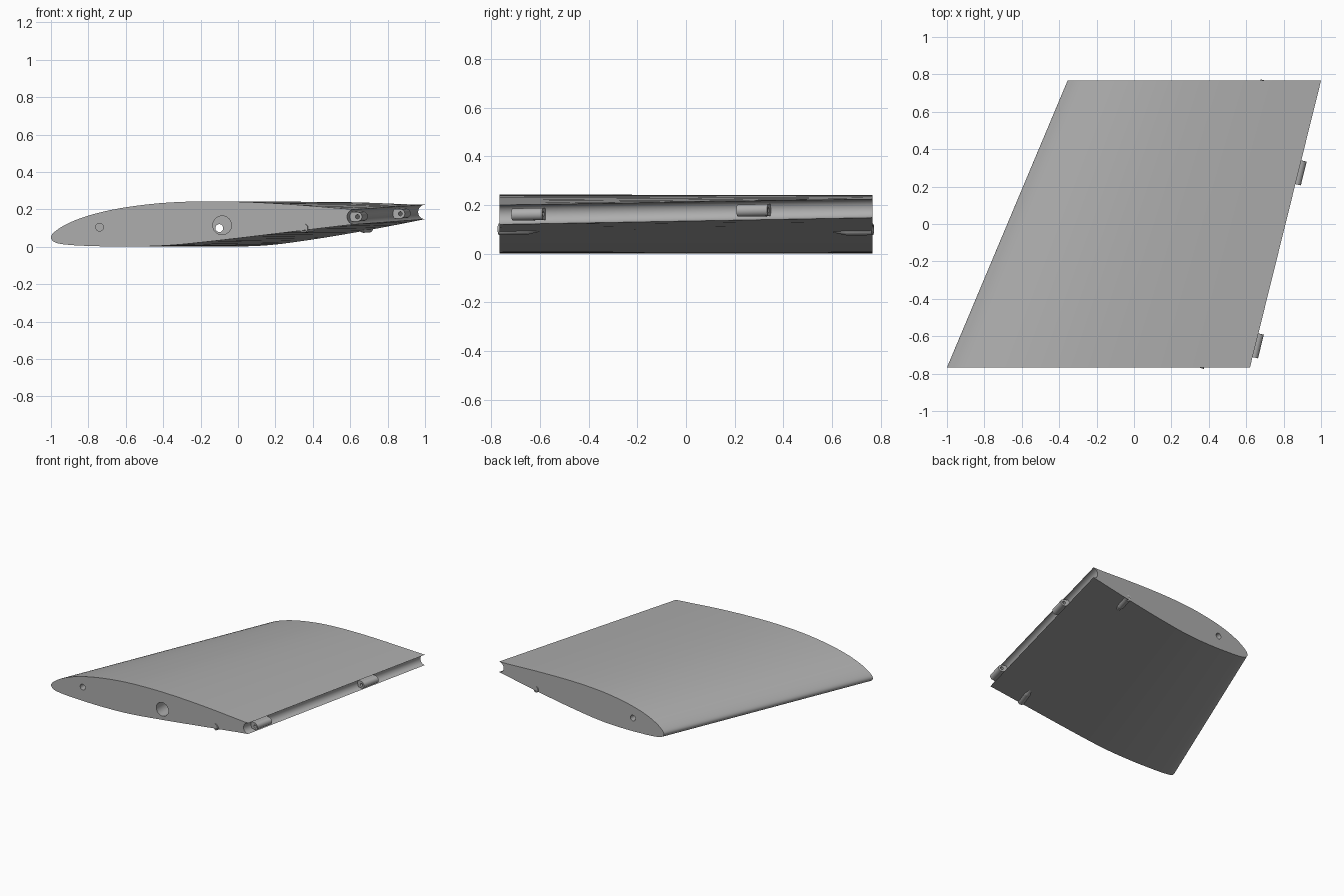
import bpy, bmesh, math
from mathutils import Vector, Matrix

cube = bpy.data.objects.get("Cube")
if cube:
    bpy.data.objects.remove(cube, do_unlink=True)

grey = bpy.data.materials.new("matte_grey")
grey.use_nodes = True
grey.diffuse_color = (0.42, 0.42, 0.42, 1)
grey.node_tree.nodes["Principled BSDF"].inputs["Base Color"].default_value = grey.diffuse_color

HALF = 0.767  # half span
# Surface heights, evenly spaced in the square root of the chord fraction
UPPER = [0.05, 0.085, 0.13, 0.175, 0.212, 0.237, 0.243, 0.23, 0.2]
LOWER = [0.05, 0.022, 0.010, 0.004, 0.001, 0.008, 0.036, 0.075, 0.12]


def finish(name, bm):
    bmesh.ops.recalc_face_normals(bm, faces=bm.faces)
    mesh = bpy.data.meshes.new(name)
    bm.to_mesh(mesh)
    bm.free()
    mesh.materials.append(grey)
    ob = bpy.data.objects.new(name, mesh)
    bpy.context.collection.objects.link(ob)
    return ob


def select(ob):
    bpy.ops.object.select_all(action='DESELECT')
    ob.select_set(True)
    bpy.context.view_layer.objects.active = ob


def smooth(ob):
    select(ob)
    bpy.ops.object.shade_smooth_by_angle(angle=math.radians(35))


def rod(name, a, b, r1, r2=None):
    a, b = Vector(a), Vector(b)
    bm = bmesh.new()
    turn = (b - a).to_track_quat('Z', 'Y').to_matrix().to_4x4()
    bmesh.ops.create_cone(bm, cap_ends=True, segments=32, radius1=r1,
                          radius2=r1 if r2 is None else r2, depth=(b - a).length,
                          matrix=Matrix.Translation((a + b) / 2) @ turn)
    return finish(name, bm)


def drill(ob, a, b, r):
    cutter = rod("cutter", a, b, r)
    cutter.hide_render = True
    mod = ob.modifiers.new("drill", 'BOOLEAN')
    mod.operation, mod.solver, mod.object = 'DIFFERENCE', 'EXACT', cutter
    select(ob)
    bpy.ops.object.modifier_apply(modifier=mod.name)
    bpy.data.objects.remove(cutter, do_unlink=True)


def height(table, s):
    # Smooth interpolation through the table
    f = s * (len(table) - 1)
    i = min(int(f), len(table) - 2)
    u = f - i
    p1, p2 = table[i], table[i + 1]
    p0 = table[i - 1] if i else 2 * p1 - p2
    p3 = table[i + 2] if i + 2 < len(table) else 2 * p2 - p1
    return p1 + 0.5 * u * (p2 - p0 + u * (2 * p0 - 5 * p1 + 4 * p2 - p3
                                          + u * (3 * (p1 - p2) + p3 - p0)))


def surface(table, t, k):
    # Point on the skin: t along the chord, k from front end to back end
    z = height(table, math.sqrt(t))
    lead, trail = -1 + 0.645 * k, 0.62 + 0.38 * k
    z_back = 0.965 * z + 0.032 * t ** 3
    return Vector((lead + t * (trail - lead), HALF * (2 * k - 1), z + k * (z_back - z)))


def section(k, n=32):
    ts = [(i / n) ** 2 for i in range(n + 1)]
    top = [surface(UPPER, t, k) for t in ts]
    low = [surface(LOWER, t, k) for t in ts[1:]]
    # Concave channel along the trailing edge
    mid, half = (top[-1] + low[-1]) / 2, (top[-1] - low[-1]).z / 2
    groove = []
    for i in range(1, 12):
        a = math.pi * i / 12
        groove.append(mid + Vector((-0.037 * math.sin(a), 0, half * math.cos(a))))
    return top + groove + low[::-1]


# Wing panel
bm = bmesh.new()
loops = [[bm.verts.new(p) for p in section(k)] for k in (0, 1)]
count = len(loops[0])
for i in range(count):
    j = (i + 1) % count
    bm.faces.new((loops[0][i], loops[0][j], loops[1][j], loops[1][i]))
for loop in loops:
    bm.faces.new(loop)
wing = finish("wing_panel", bm)

# Spar socket and pin holes in the end faces
drill(wing, (-0.085, -0.9, 0.115), (-0.085, 0.66, 0.115), 0.05)
drill(wing, (-0.1, 0.6, 0.1), (-0.1, 0.9, 0.1), 0.021)
drill(wing, (-0.74, -0.9, 0.105), (-0.74, -0.62, 0.105), 0.021)
smooth(wing)

# Hinge lugs in the trailing channel
edge = (surface(LOWER, 1, 1) - surface(LOWER, 1, 0)).normalized()
out = edge.cross(Vector((0, 0, 1))).normalized()
up = out.cross(edge)
for name, y in (("front_hinge_lug", -0.648), ("back_hinge_lug", 0.277)):
    k = (y + HALF) / (2 * HALF)
    centre = (surface(UPPER, 1, k) + surface(LOWER, 1, k)) / 2 + out * 0.005
    r, half = 0.025, edge * 0.065
    outline = [(-0.06, r), (-0.06, -r)]
    for i in range(17):
        a = math.pi * (i / 16 - 0.5)
        outline.append((r * math.cos(a), r * math.sin(a)))
    bm = bmesh.new()
    face = bm.faces.new([bm.verts.new(centre - half + out * u + up * v) for u, v in outline])
    ext = bmesh.ops.extrude_face_region(bm, geom=[face])
    bmesh.ops.translate(bm, vec=half * 2,
                        verts=[v for v in ext["geom"] if isinstance(v, bmesh.types.BMVert)])
    lug = finish(name, bm)
    drill(lug, centre - half * 1.5, centre + half * 1.5, 0.011)
    smooth(lug)

# Tubes half sunk in the underside, with tapered inner ends
for name, end, inner in (
        ("front_underside_tube", (0.35, -HALF, 0.1), (0.39, -0.65, 0.103)),
        ("back_underside_tube", (0.70, HALF, 0.1), (0.67, 0.66, 0.099))):
    end, inner = Vector(end), Vector(inner)
    step = inner - end
    tube = rod(name, end, inner, 0.024)
    drill(tube, end - step * 0.3, end + step * 0.8, 0.016)
    smooth(tube)
    smooth(rod(name + "_nose", inner, inner + step * 0.5, 0.024, 0.012))
